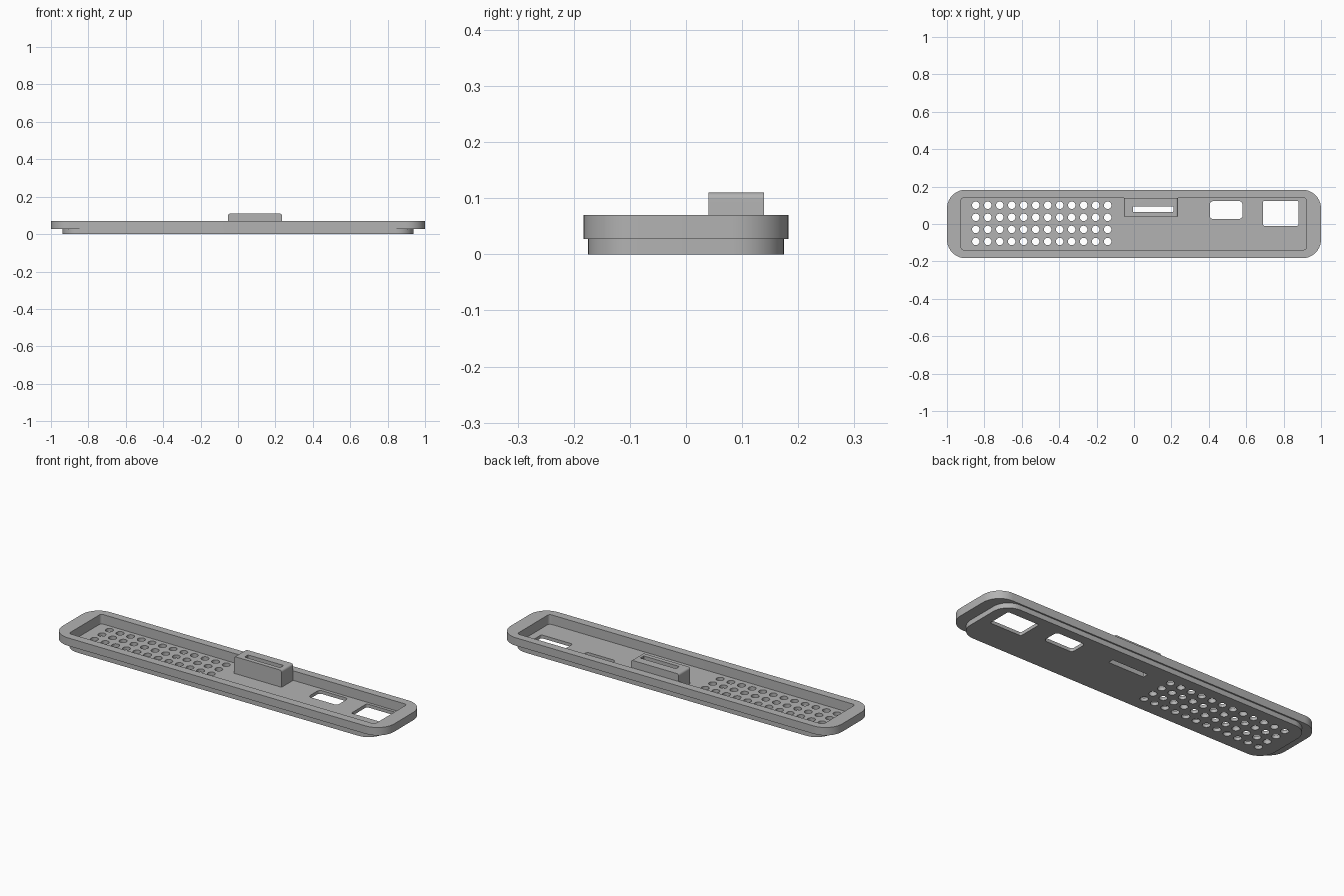
import bpy
import bmesh
from math import sin, cos, pi
from mathutils import Matrix, Vector

cube = bpy.data.objects.get("Cube")
if cube:
    bpy.data.objects.remove(cube, do_unlink=True)

grey = bpy.data.materials.new("plain grey")
grey.use_nodes = True
colour = (0.45, 0.45, 0.45, 1)
grey.diffuse_color = colour
grey.node_tree.nodes["Principled BSDF"].inputs["Base Color"].default_value = colour


def outline(x0, x1, y0, y1, radii, steps=10):
    """Rectangle outline, radii given anticlockwise from the upper right."""
    points = []
    corners = [(x1, y1, -1, -1), (x0, y1, 1, -1), (x0, y0, 1, 1), (x1, y0, -1, 1)]
    for i, ((x, y, sx, sy), r) in enumerate(zip(corners, radii)):
        if r == 0:
            points.append((x, y))
            continue
        for k in range(steps + 1):
            a = (i + k / steps) * pi / 2
            points.append((x + sx * r + r * cos(a), y + sy * r + r * sin(a)))
    return points


def prism(bm, points, low, high):
    """Extrude a flat outline between two heights."""
    face = bm.faces.new([bm.verts.new((x, y, low)) for x, y in points])
    out = bmesh.ops.extrude_face_region(bm, geom=[face])
    verts = [v for v in out["geom"] if isinstance(v, bmesh.types.BMVert)]
    bmesh.ops.translate(bm, verts=verts, vec=Vector((0, 0, high - low)))


def block(bm, x0, x1, y0, y1, low, high, r):
    prism(bm, outline(x0, x1, y0, y1, [r] * 4), low, high)


def finish(bm, name):
    bmesh.ops.recalc_face_normals(bm, faces=bm.faces)
    mesh = bpy.data.meshes.new(name)
    bm.to_mesh(mesh)
    bm.free()
    mesh.materials.append(grey)
    obj = bpy.data.objects.new(name, mesh)
    bpy.context.collection.objects.link(obj)
    return obj


def combine(target, tool, operation):
    """Apply a boolean and remove the tool object."""
    mod = target.modifiers.new(operation.lower(), 'BOOLEAN')
    mod.operation = operation
    mod.solver = 'EXACT'
    mod.object = tool
    bpy.context.view_layer.objects.active = target
    bpy.ops.object.modifier_apply(modifier=mod.name)
    bpy.data.objects.remove(tool, do_unlink=True)


FLOOR, STEP, RIM, TOP = 0.018, 0.027, 0.07, 0.11

# Wide rim on top of the narrower base
bm = bmesh.new()
block(bm, -1, 1, -0.183, 0.183, STEP, RIM, 0.1)
panel = finish(bm, "panel")
bm = bmesh.new()
block(bm, -0.938, 0.938, -0.175, 0.175, 0, STEP + 0.01, 0.09)
combine(panel, finish(bm, "base"), 'UNION')

# Shallow pocket
bm = bmesh.new()
block(bm, -0.925, 0.922, -0.138, 0.14, FLOOR, 0.2, 0.015)
combine(panel, finish(bm, "pocket_cutter"), 'DIFFERENCE')

# Slotted housing, rounded at the two upper ends
bm = bmesh.new()
prism(bm, outline(-0.053, 0.235, FLOOR - 0.008, TOP, [0.012, 0.012, 0, 0]), -0.139, -0.04)
bm.transform(Matrix.Rotation(pi / 2, 4, 'X'))
housing = finish(bm, "slot_housing")

# Speaker holes, windows and slot
bm = bmesh.new()
for column in range(12):
    for row in range(4):
        place = Matrix.Translation((-0.846 + 0.0641 * column, 0.1 - 0.0645 * row, 0))
        bmesh.ops.create_cone(bm, cap_ends=True, segments=24, radius1=0.02,
                              radius2=0.02, depth=0.3, matrix=place)
block(bm, 0.405, 0.58, 0.027, 0.122, -0.1, 0.2, 0.018)
block(bm, 0.69, 0.88, -0.01, 0.124, -0.1, 0.2, 0.009)
block(bm, -0.005, 0.21, 0.064, 0.094, -0.1, 0.2, 0.003)
cutter = finish(bm, "opening_cutter")
combine(panel, cutter, 'DIFFERENCE')
bm = bmesh.new()
block(bm, -0.005, 0.21, 0.064, 0.094, -0.1, 0.2, 0.003)
combine(housing, finish(bm, "slot_cutter"), 'DIFFERENCE')

# Smooth the rounded walls, keep edges sharp
for obj in (panel, housing):
    bpy.ops.object.select_all(action='DESELECT')
    obj.select_set(True)
    bpy.context.view_layer.objects.active = obj
    bpy.ops.object.shade_smooth_by_angle(angle=pi / 6)
